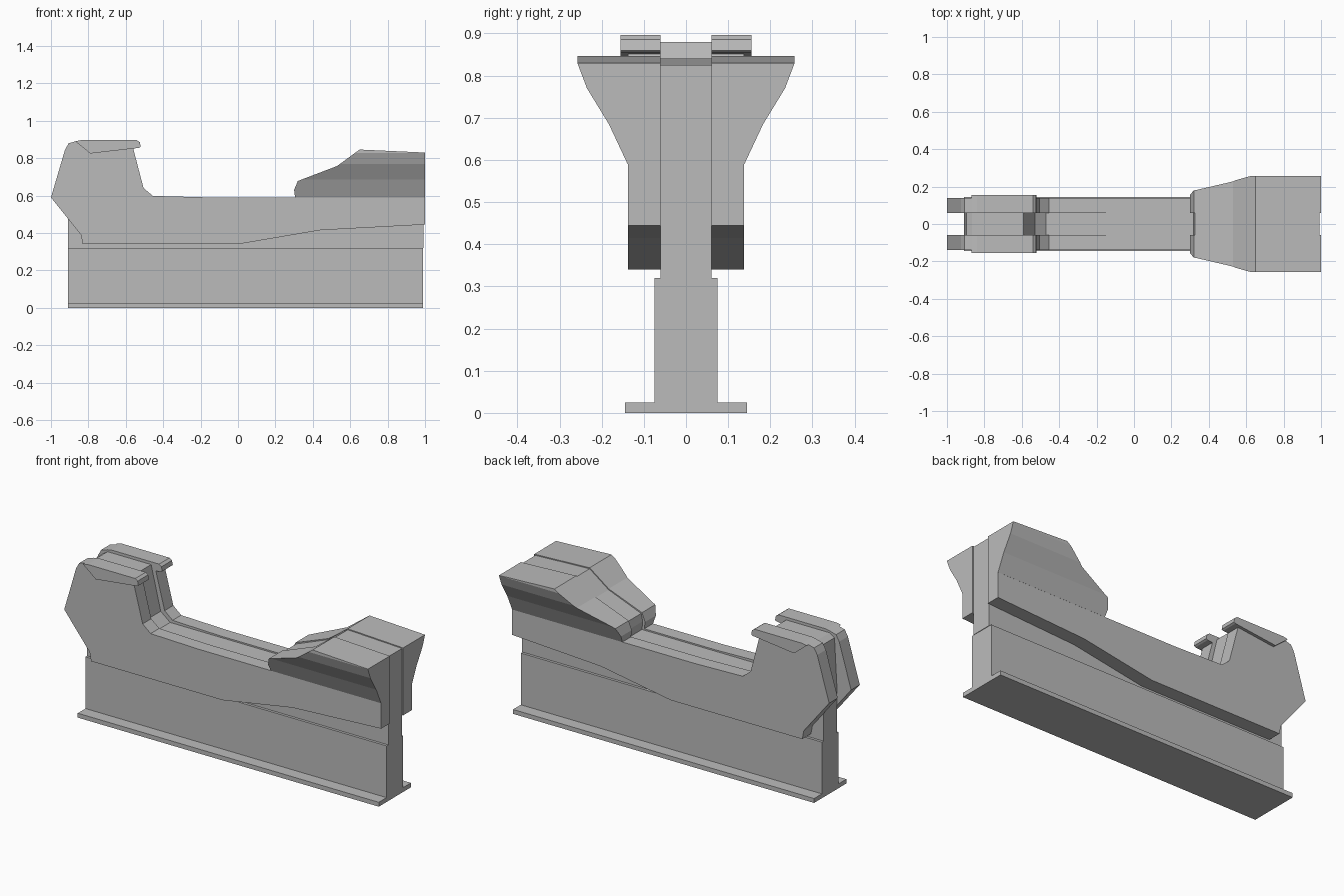
import bpy
import bmesh

cube = bpy.data.objects.get("Cube")
if cube:
    bpy.data.objects.remove(cube, do_unlink=True)

grey = bpy.data.materials.new("matte grey")
grey.use_nodes = True
colour = (0.5, 0.5, 0.5, 1)
grey.diffuse_color = colour
grey.node_tree.nodes["Principled BSDF"].inputs["Base Color"].default_value = colour


def prism(name, outline, start, end, axis="y"):
    """Extrude an outline along y (x, z points) or along x (y, z points)."""
    def place(p, d):
        return (p[0], d, p[1]) if axis == "y" else (d, p[0], p[1])
    bm = bmesh.new()
    rings = [[bm.verts.new(place(p, d)) for p in outline] for d in (start, end)]
    for ring in rings:
        bm.faces.new(ring)
    n = len(outline)
    for i in range(n):
        j = (i + 1) % n
        bm.faces.new((rings[0][i], rings[0][j], rings[1][j], rings[1][i]))
    bmesh.ops.recalc_face_normals(bm, faces=bm.faces)
    mesh = bpy.data.meshes.new(name)
    bm.to_mesh(mesh)
    bm.free()
    mesh.materials.append(grey)
    obj = bpy.data.objects.new(name, mesh)
    bpy.context.collection.objects.link(obj)
    return obj


def box(name, x0, x1, half_y, z0, z1):
    return prism(name, [(x0, z0), (x1, z0), (x1, z1), (x0, z1)], -half_y, half_y)


# Base rail
box("base_flange", -0.91, 0.99, 0.145, 0, 0.025)
box("base_web", -0.91, 0.99, 0.075, 0.025, 0.32)

# Central plate, slightly sunk between the side panels
prism("core_plate", [
    (-0.91, 0.32), (0.993, 0.32), (0.993, 0.825), (0.65, 0.84), (0.53, 0.752),
    (0.325, 0.672), (0.315, 0.63), (0.32, 0.582), (-0.47, 0.582), (-0.53, 0.63),
    (-0.59, 0.88), (-0.865, 0.88), (-0.895, 0.86), (-0.91, 0.59)], -0.06, 0.06)

PANEL = [
    (-1, 0.59), (-0.84, 0.39), (-0.83, 0.34), (0, 0.34), (0.44, 0.415), (1, 0.445),
    (1, 0.59), (-0.15, 0.59), (-0.455, 0.598), (-0.505, 0.64), (-0.56, 0.85),
    (-0.565, 0.885), (-0.86, 0.892), (-0.905, 0.88), (-0.925, 0.845)]
CAP = [
    (-0.79, 0.825), (-0.53, 0.855), (-0.52, 0.86), (-0.525, 0.885), (-0.54, 0.896),
    (-0.84, 0.896), (-0.87, 0.89)]
FLARE_SIDE = [
    (0.305, 0.59), (1, 0.59), (1, 0.83), (0.65, 0.846), (0.53, 0.758),
    (0.32, 0.678), (0.3, 0.63)]
FLARE_SECTION = [
    (0.06, 0.589), (0.138, 0.589), (0.183, 0.685), (0.235, 0.77), (0.257, 0.828),
    (0.257, 0.87), (0.06, 0.87)]

for side, s in (("left", 1), ("right", -1)):
    # Side panel with its raised top cap
    prism(f"panel_{side}", PANEL, s * 0.06, s * 0.138)
    prism(f"cap_{side}", CAP, s * 0.06, s * 0.155)

    # Flared block: its side outline cut to the flared cross-section
    flare = prism(f"flare_{side}", FLARE_SIDE, s * 0.059, s * 0.3)
    section = [(s * y, z) for y, z in FLARE_SECTION]
    cutter = prism(f"flare_cutter_{side}", section, 0.2, 1.1, "x")
    cutter.hide_render = True
    cutter.hide_viewport = True
    cut = flare.modifiers.new("section", "BOOLEAN")
    cut.operation = "INTERSECT"
    cut.solver = "EXACT"
    cut.object = cutter
